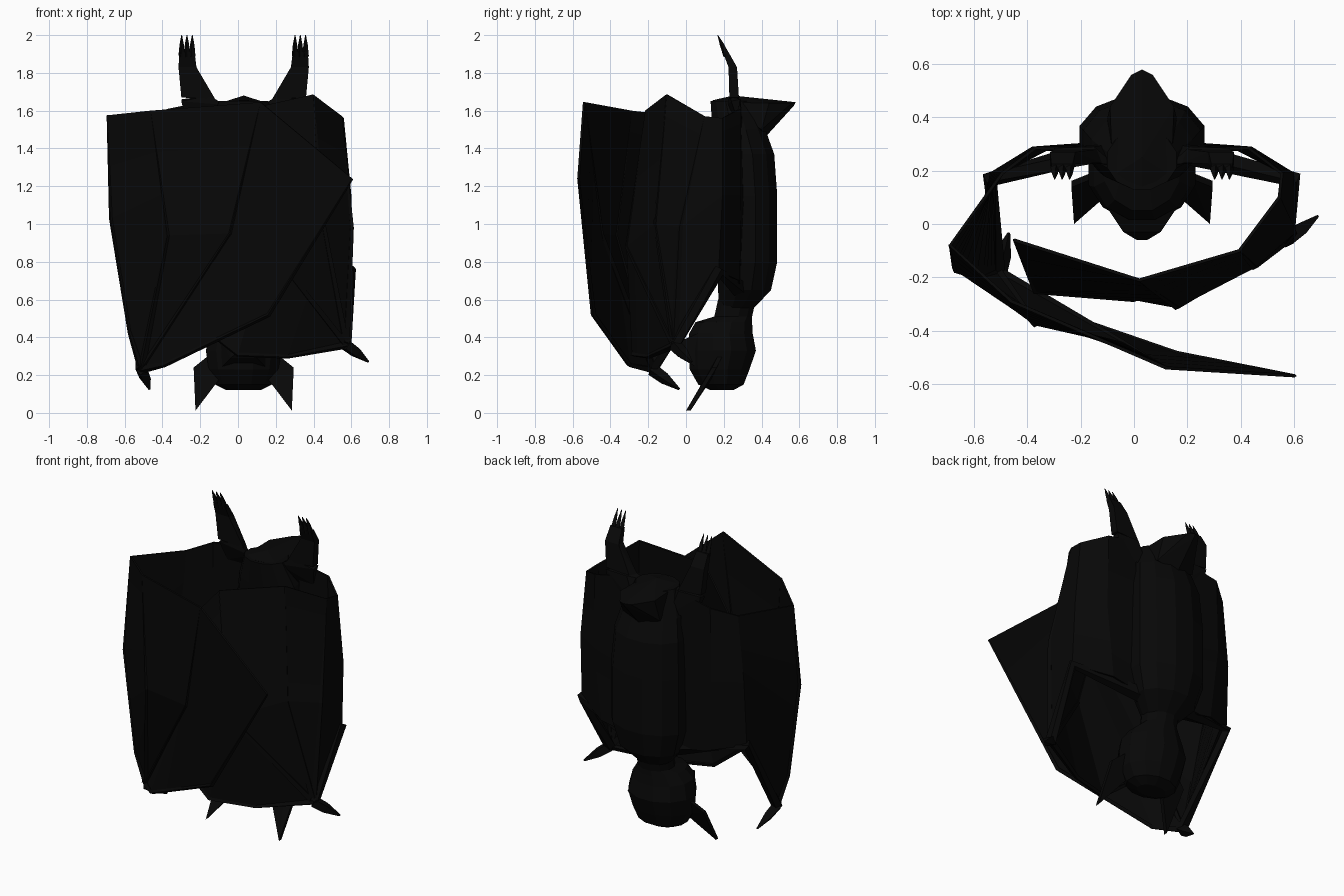
import bpy, bmesh, math
from mathutils import Vector

if "Cube" in bpy.data.objects:
    bpy.data.objects.remove(bpy.data.objects["Cube"])

CX = 0.03  # body centre line


def material(name, rgb):
    m = bpy.data.materials.new(name)
    m.diffuse_color = (*rgb, 1)
    m.use_nodes = True
    m.node_tree.nodes["Principled BSDF"].inputs["Base Color"].default_value = m.diffuse_color
    return m


BLACK = material("soft black", (0.0023, 0.0023, 0.0023))


def finish(name, bm, mat=BLACK):
    bmesh.ops.recalc_face_normals(bm, faces=bm.faces)
    me = bpy.data.meshes.new(name)
    bm.to_mesh(me)
    bm.free()
    me.materials.append(mat)
    ob = bpy.data.objects.new(name, me)
    bpy.context.collection.objects.link(ob)
    return ob


def skin_rings(name, rings):
    """Join rings of points with faces and cap both ends."""
    bm = bmesh.new()
    vs = [[bm.verts.new(p) for p in r] for r in rings]
    n = len(vs[0])
    for a, b in zip(vs, vs[1:]):
        for i in range(n):
            j = (i + 1) % n
            bm.faces.new((a[i], a[j], b[j], b[i]))
    bm.faces.new(vs[0])
    bm.faces.new(vs[-1])
    return finish(name, bm)


def loft(name, rows, sides=12):
    """Stack of horizontal ovals: (z, y, half width x, half depth y)."""
    k = 1 / math.cos(math.pi / sides)
    angles = [(i + 0.5) * math.tau / sides for i in range(sides)]
    return skin_rings(name, [[(CX + rx * k * math.cos(a), y + ry * k * math.sin(a), z)
                              for a in angles] for z, y, rx, ry in rows])


def tube(name, pts, radii, sides=5):
    """Tapered limb along a path."""
    pts = [Vector(p) for p in pts]
    rings = []
    for i, p in enumerate(pts):
        d = (pts[min(i + 1, len(pts) - 1)] - pts[max(i - 1, 0)]).normalized()
        u = d.cross(Vector((0.31, 0.9, 0.29))).normalized()
        v = d.cross(u)
        rings.append([p + radii[i] * (u * math.cos(t) + v * math.sin(t))
                      for t in (k * math.tau / sides for k in range(sides))])
    return skin_rings(name, rings)


def hull(name, pts):
    bm = bmesh.new()
    for p in pts:
        bm.verts.new(p)
    bmesh.ops.convex_hull(bm, input=bm.verts)
    return finish(name, bm)


def resample(pts, n=13):
    out = []
    for i in range(n):
        t = i / (n - 1) * (len(pts) - 1)
        k = min(int(t + 1e-6), len(pts) - 2)
        out.append(Vector(pts[k]).lerp(Vector(pts[k + 1]), t - k))
    return out


def membrane(name, ribs):
    """Thin skin stretched across neighbouring ribs."""
    bm = bmesh.new()
    cols = [[bm.verts.new(p) for p in resample(r)] for r in ribs]
    for a, b in zip(cols, cols[1:]):
        for i in range(len(a) - 1):
            bm.faces.new((a[i], a[i + 1], b[i + 1], b[i]))
    bmesh.ops.remove_doubles(bm, verts=bm.verts, dist=0.001)
    ob = finish(name, bm)
    mod = ob.modifiers.new("thickness", "SOLIDIFY")
    mod.thickness = 0.012
    mod.offset = 0


# Torso, head and neck (hanging upside down)
loft("torso", [(0.55, 0.265, 0.10, 0.09), (0.65, 0.31, 0.19, 0.14), (0.8, 0.325, 0.235, 0.158),
               (1.15, 0.325, 0.235, 0.158), (1.37, 0.31, 0.22, 0.157), (1.5, 0.28, 0.19, 0.14),
               (1.65, 0.24, 0.13, 0.11)])
loft("head", [(0.12, 0.19, 0.09, 0.06), (0.15, 0.185, 0.15, 0.12), (0.23, 0.178, 0.185, 0.158),
              (0.33, 0.192, 0.2, 0.178), (0.42, 0.185, 0.18, 0.168), (0.48, 0.2, 0.14, 0.15),
              (0.51, 0.25, 0.105, 0.1), (0.6, 0.27, 0.11, 0.1)])
hull("snout", [(CX + s * x, y, z) for s in (-1, 1) for x, y, z in
               ((0.12, 0.06, 0.24), (0.13, 0.06, 0.42), (0.07, -0.03, 0.29),
                (0.07, -0.03, 0.38), (0.02, -0.06, 0.33))])
hull("tail", [(CX, 0.14, 1.655), (CX, 0.58, 1.645), (CX, 0.57, 1.625), (CX, 0.42, 1.46),
              (CX, 0.25, 1.68)] +
     [(CX + s * x, y, z) for s in (-1, 1) for x, y, z in
      ((0.11, 0.18, 1.645), (0.04, 0.56, 1.64), (0.12, 0.44, 1.64), (0.13, 0.4, 1.5))])

for s, side in ((-1, "left"), (1, "right")):
    def m(x, y, z):
        return (CX + s * x, y, z)

    # Ear plates
    hull(side + "_ear", [m(x, y + d, z) for d in (-0.012, 0.012) for x, y, z in
                         ((0.255, 0.012, 0.012), (0.265, 0.15, 0.24), (0.19, 0.18, 0.3),
                          (0.12, 0.13, 0.19))])
    # Legs, feet and toes
    hull(side + "_thigh", [m(x, y, z) for x, y, z in
                           ((0.1, 0.22, 1.63), (0.33, 0.24, 1.65), (0.12, 0.3, 1.5), (0.3, 0.28, 1.53),
                            (0.18, 0.23, 1.68), (0.18, 0.29, 1.66), (0.33, 0.285, 1.66))])
    hull(side + "_shin", [m(x, y, z) for x, y, z in
                          ((0.15, 0.23, 1.66), (0.33, 0.23, 1.67), (0.17, 0.28, 1.66), (0.33, 0.28, 1.67),
                           (0.25, 0.225, 1.83), (0.345, 0.225, 1.83), (0.25, 0.27, 1.83), (0.345, 0.27, 1.83))])
    hull(side + "_foot", [m(x, y, z) for x, y, z in
                          ((0.25, 0.225, 1.83), (0.345, 0.225, 1.83), (0.25, 0.27, 1.83), (0.345, 0.27, 1.83),
                           (0.26, 0.195, 1.91), (0.34, 0.195, 1.91), (0.26, 0.225, 1.91), (0.34, 0.225, 1.91))])
    for i, x in enumerate((0.272, 0.3, 0.328)):
        tube(f"{side}_toe_{i + 1}", [m(x, 0.215, 1.89), m(x, 0.19, 1.95), m(x, 0.168, 2.0)],
             [0.018, 0.012, 0.002], 4)

# Wing ribs: leading finger first, then inwards to the flank
wings = {
    "left": dict(
        wrist=(-0.51, -0.18, 0.23), elbow=(-0.54, 0.17, 0.75), thumb=(-0.47, -0.035, 0.125),
        fingers=[[(-0.39, -0.3, 0.255), (0.16, -0.49, 0.52), (0.605, -0.57, 1.24)],
                 [(-0.04, -0.45, 0.95), (0.12, -0.54, 1.645)],
                 [(-0.37, -0.375, 0.94), (-0.46, -0.29, 1.6)],
                 [(-0.57, -0.2, 0.42), (-0.67, -0.17, 1.03), (-0.69, -0.08, 1.575)]]),
    "right": dict(
        wrist=(0.57, -0.06, 0.36), elbow=(0.6, 0.17, 0.75), thumb=(0.69, 0.03, 0.27),
        fingers=[[(0.26, -0.2, 0.3), (0.0, -0.28, 0.31), (-0.37, -0.25, 0.6), (-0.45, -0.06, 1.1)],
                 [(0.16, -0.31, 0.88), (0.02, -0.21, 1.6)],
                 [(0.45, -0.16, 1.0), (0.395, -0.1, 1.685)],
                 [(0.6, -0.03, 0.98), (0.545, 0.1, 1.57)]]),
}
for side, w in wings.items():
    s = -1 if side == "left" else 1
    wrist, elbow = w["wrist"], w["elbow"]
    shoulder = (CX + s * 0.13, 0.28, 0.66)
    fingers = [[wrist] + f for f in w["fingers"]]
    fold = [elbow, (elbow[0] - s * 0.005, 0.19, 1.15), (elbow[0] - s * 0.045, 0.19, 1.56)]
    back = [(CX + s * 0.36, 0.28, 0.7), (CX + s * 0.41, 0.285, 1.15), (CX + s * 0.4, 0.285, 1.61)]
    flank = [shoulder, (CX + s * 0.2, 0.3, 1.1), (CX + s * 0.2, 0.28, 1.65)]
    membrane(side + "_wing_membrane", fingers + [fold, back, flank])
    # Arm and finger bones
    tube(side + "_arm", [shoulder, elbow, wrist], [0.05, 0.033, 0.033])
    for i, f in enumerate(fingers):
        tube(f"{side}_finger_{i + 1}", f, [0.022] + [0.014] * (len(f) - 2) + [0.006], 4)
    tube(side + "_thumb", [wrist, Vector(wrist).lerp(Vector(w["thumb"]), 0.45), w["thumb"]],
         [0.035, 0.032, 0.006], 4)
